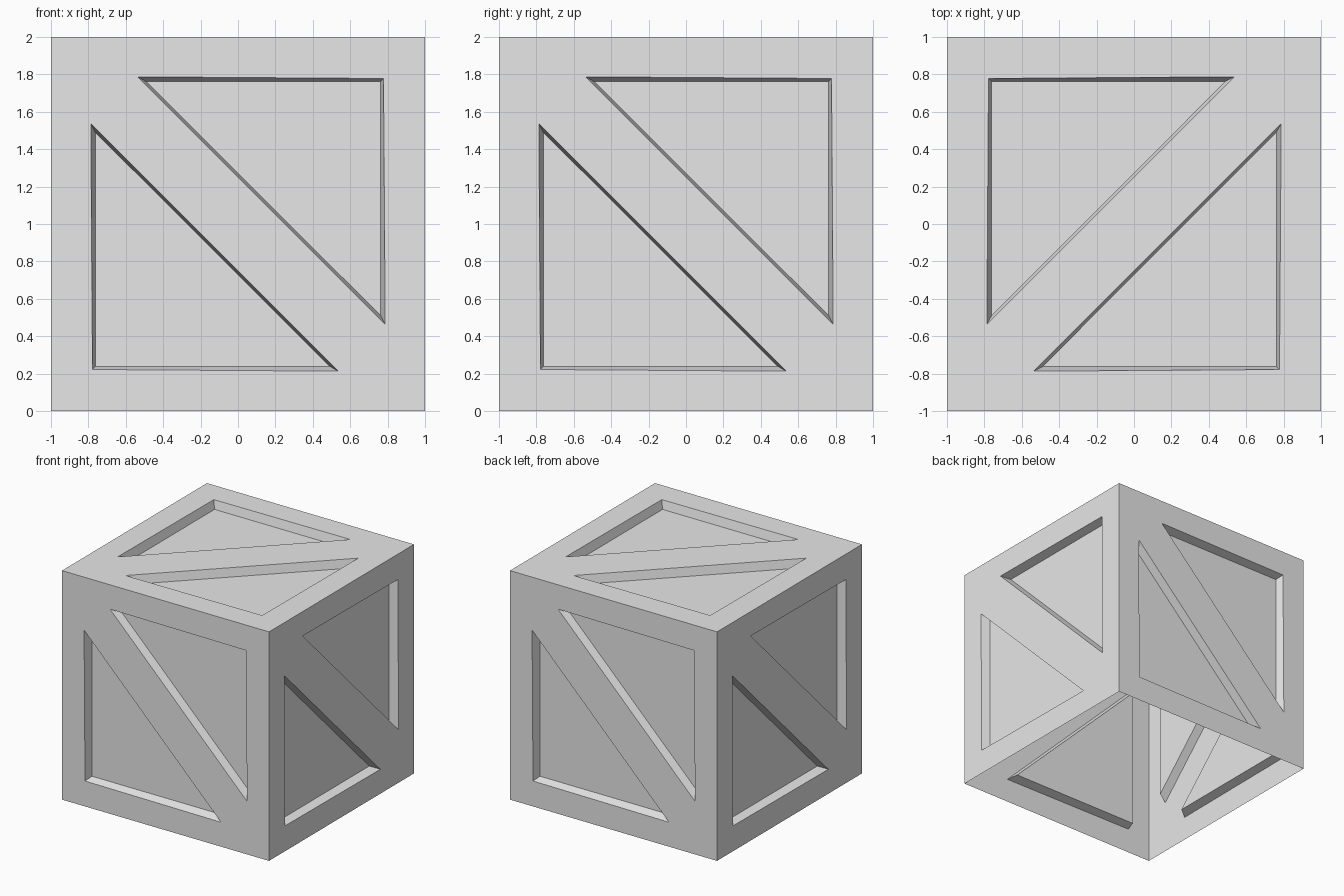
import bpy
import bmesh
from math import radians
from mathutils import Matrix, Vector

cube = bpy.data.objects.get("Cube")
if cube:
    bpy.data.objects.remove(cube)

DEPTH = 0.075  # how far the triangular panels sit below the frame

grey = bpy.data.materials.new("light grey")
grey.use_nodes = True
colour = (0.8, 0.8, 0.8, 1)
grey.diffuse_color = colour
grey.node_tree.nodes["Principled BSDF"].inputs["Base Color"].default_value = colour


def crate_side_mesh():
    """One front-facing side: flat frame with a diagonal brace and two sunken triangles."""
    bm = bmesh.new()

    def vert(u, v, depth=0.0):
        return bm.verts.new((u, depth - 1, v))

    # Corner, horizontal tip and vertical tip of a triangle, at the rim and at the floor
    rim = [(-0.778, -0.778), (0.536, -0.787), (-0.787, 0.536)]
    floor = [(-0.763, -0.761), (0.49, -0.761), (-0.763, 0.49)]

    corners = {s: (vert(s, s), vert(-s, s)) for s in (-1, 1)}
    rims = {}
    for s in (-1, 1):  # the second triangle is the first turned half way round
        outer = [vert(-s * u, -s * v) for u, v in rim]
        inner = [vert(-s * u, -s * v, DEPTH) for u, v in floor]
        rims[s] = outer
        bm.faces.new(inner)
        for i in range(3):
            j = (i + 1) % 3
            bm.faces.new((outer[i], outer[j], inner[j], inner[i]))

    # Frame rails around each triangle
    for s in (-1, 1):
        own, beside = corners[s]
        opposite = corners[-s][1]
        elbow, along, up = rims[s]
        bm.faces.new((own, beside, along, elbow))
        bm.faces.new((own, elbow, up, opposite))

    # Diagonal brace between the triangles
    low, high = rims[-1], rims[1]
    bm.faces.new((corners[1][1], low[2], low[1], corners[-1][1], high[2], high[1]))

    mesh = bpy.data.meshes.new("crate_side")
    bm.to_mesh(mesh)
    bm.free()
    mesh.materials.append(grey)
    return mesh


# Four upright sides and a lid; the underside is open
side = crate_side_mesh()
turns = {name: Matrix.Rotation(radians(90 * k), 4, "Z")
         for k, name in enumerate(("front", "left", "back", "right"))}
turns["top"] = Matrix.Rotation(radians(-90), 4, "Z") @ Matrix.Rotation(radians(-90), 4, "X")
lift = Matrix.Translation(Vector((0, 0, 1)))

for name, turn in turns.items():
    panel = bpy.data.objects.new(name + "_side", side)
    panel.matrix_world = lift @ turn
    bpy.context.collection.objects.link(panel)
